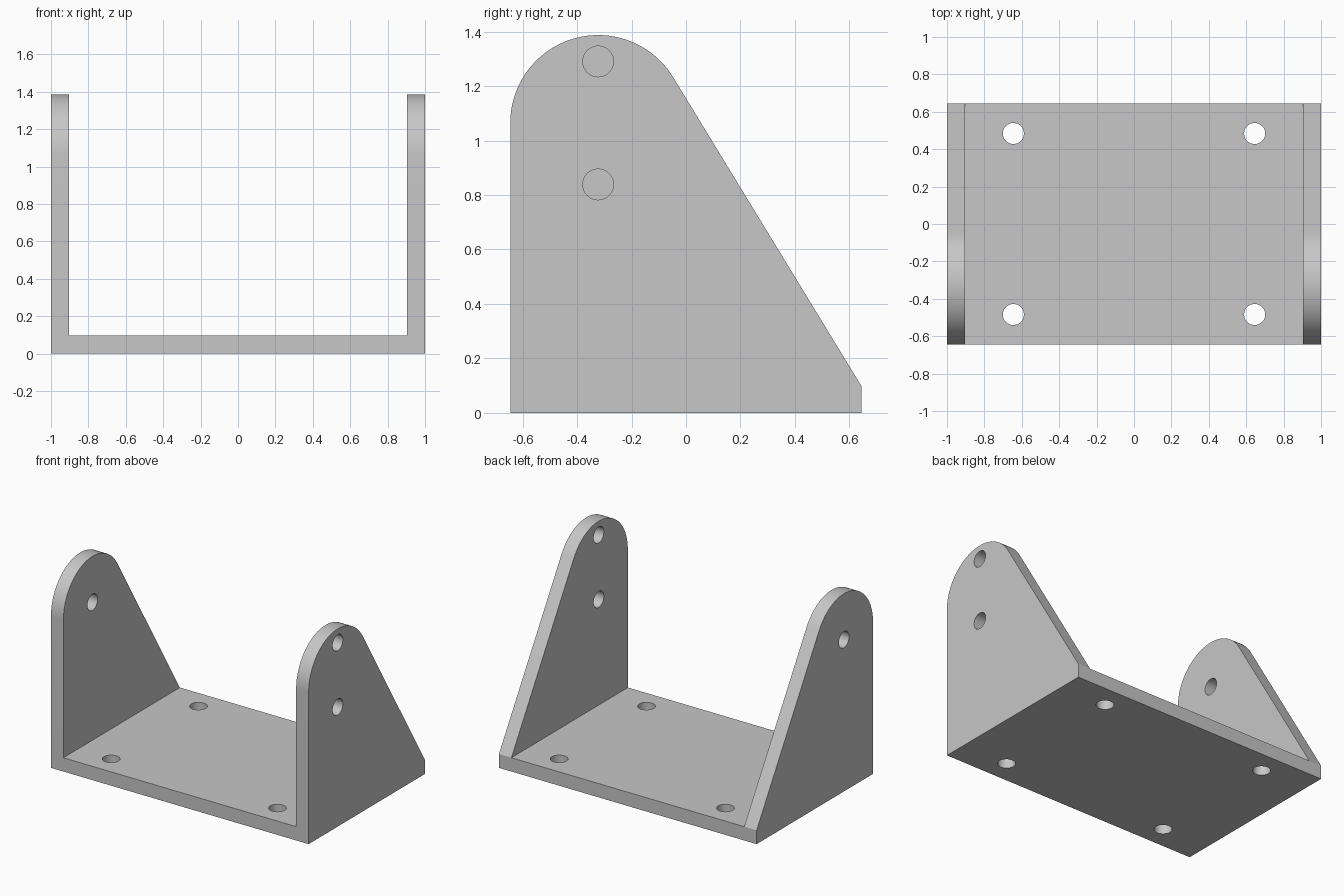
import bpy, bmesh, math
from mathutils import Matrix, Vector

cube = bpy.data.objects.get("Cube")
if cube:
    bpy.data.objects.remove(cube, do_unlink=True)

U = 2 / 62          # one millimetre of a 62 mm wide bracket
HALF_W, HALF_D, THICK = 31, 20, 3
EAR_Y, EAR_Z, EAR_R, HOLE_R = -10, 33, 10, 1.75

grey = bpy.data.materials.new("light grey")
grey.use_nodes = True
colour = (0.57, 0.57, 0.57, 1)
grey.diffuse_color = colour
grey.node_tree.nodes["Principled BSDF"].inputs["Base Color"].default_value = colour


def make_object(name, bm):
    bmesh.ops.recalc_face_normals(bm, faces=bm.faces)
    bmesh.ops.scale(bm, vec=(U, U, U), verts=bm.verts)
    mesh = bpy.data.meshes.new(name)
    bm.to_mesh(mesh)
    bm.free()
    mesh.materials.append(grey)
    obj = bpy.data.objects.new(name, mesh)
    bpy.context.collection.objects.link(obj)
    return obj


def prism(name, points, sweep):
    """Extrude a closed 3D outline along a vector."""
    bm = bmesh.new()
    face = bm.faces.new([bm.verts.new(p) for p in points])
    new = bmesh.ops.extrude_face_region(bm, geom=[face])["geom"]
    verts = [v for v in new if isinstance(v, bmesh.types.BMVert)]
    bmesh.ops.translate(bm, vec=sweep, verts=verts)
    return make_object(name, bm)


def boolean(obj, other, operation):
    mod = obj.modifiers.new("cut", "BOOLEAN")
    mod.operation, mod.object, mod.solver = operation, other, "EXACT"
    bpy.context.view_layer.objects.active = obj
    bpy.ops.object.modifier_apply(modifier=mod.name)
    bpy.data.objects.remove(other, do_unlink=True)


# U channel, oversized so the side outline trims it cleanly
inner = HALF_W - THICK
channel = [(-HALF_W, -5), (HALF_W, -5), (HALF_W, 50), (inner, 50),
           (inner, THICK), (-inner, THICK), (-inner, 50), (-HALF_W, 50)]
bracket = prism("mounting_bracket", [(x, -30, z) for x, z in channel], (0, 60, 0))

# Side outline: upright front, round top, straight slope tangent to the arc
to_corner = Vector((HALF_D - EAR_Y, THICK - EAR_Z))
end = math.atan2(to_corner.y, to_corner.x) + math.acos(EAR_R / to_corner.length)
steps = 40
outline = [(-HALF_D, 0), (HALF_D, 0), (HALF_D, THICK)]
for i in range(steps + 1):
    a = end + (math.pi - end) * i / steps
    outline.append((EAR_Y + EAR_R * math.cos(a), EAR_Z + EAR_R * math.sin(a)))
side = prism("side_outline", [(-40, y, z) for y, z in outline], (80, 0, 0))
boolean(bracket, side, "INTERSECT")

# Screw holes: four in the base, two in the left ear, one in the right ear
bm = bmesh.new()


def drill(centre, rotation=Matrix()):
    bmesh.ops.create_cone(bm, cap_ends=True, segments=40, radius1=HOLE_R,
                          radius2=HOLE_R, depth=10,
                          matrix=Matrix.Translation(centre) @ rotation)


for x in (-20, 20):
    for y in (-15, 15):
        drill((x, y, 1))
sideways = Matrix.Rotation(math.pi / 2, 4, "Y")
for x, z in ((HALF_W, 40), (HALF_W, 26), (-HALF_W, EAR_Z)):
    drill((x, EAR_Y, z), sideways)
boolean(bracket, make_object("hole_cutters", bm), "DIFFERENCE")

# Smooth arc and holes, crisp edges elsewhere
bpy.ops.object.select_all(action="DESELECT")
bracket.select_set(True)
bpy.context.view_layer.objects.active = bracket
bpy.ops.object.shade_smooth_by_angle(angle=math.radians(30))
